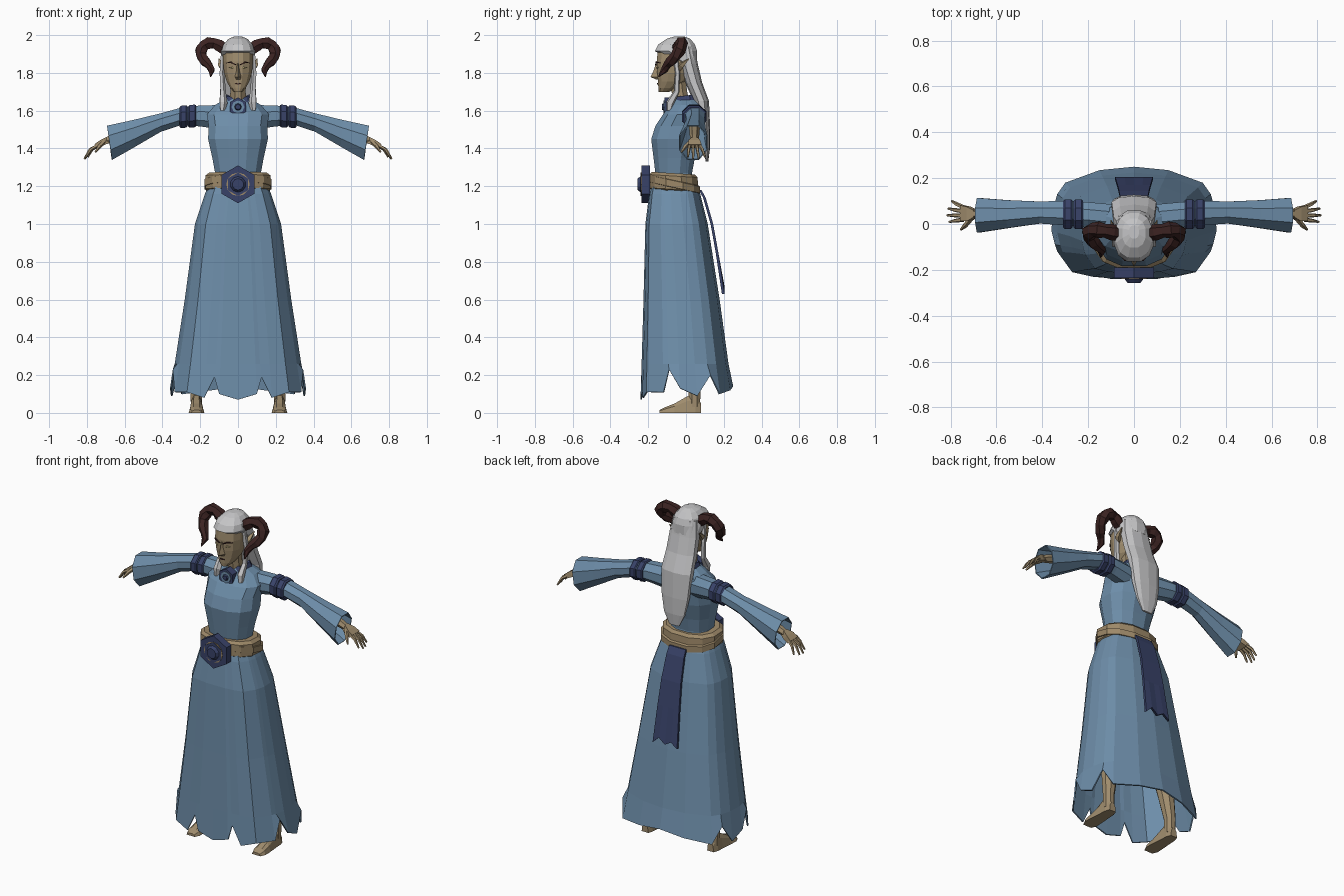
import bpy, bmesh, math
from mathutils import Vector as V


def material(name, r, g, b):
    m = bpy.data.materials.new(name)
    m.diffuse_color = (r, g, b, 1)
    return m


DRESS = material("dress blue", .155, .27, .40)
NAVY = material("navy trim", .04, .055, .14)
SKIN = material("tan skin", .35, .265, .155)
BELT = material("tan leather", .34, .25, .14)
HAIR = material("silver hair", .56, .56, .57)
HORN = material("dark horn", .045, .017, .016)
EYE = material("pale eye", .6, .5, .25)


def loft(name, rings, mat, caps=True, mirror=False, thick=0):
    """Skin a list of equal-length rings; optionally add the x-mirrored twin."""
    bm = bmesh.new()
    for s in ((1, -1) if mirror else (1,)):
        vs = [[bm.verts.new((p[0] * s, p[1], p[2])) for p in r] for r in rings]
        n = len(vs[0])
        for a, b in zip(vs, vs[1:]):
            for i in range(n):
                j = (i + 1) % n
                bm.faces.new((a[i], a[j], b[j], b[i]))
        if caps:
            bm.faces.new(vs[0])
            bm.faces.new(vs[-1])
    bmesh.ops.recalc_face_normals(bm, faces=bm.faces[:])
    me = bpy.data.meshes.new(name)
    bm.to_mesh(me)
    bm.free()
    me.materials.append(mat)
    ob = bpy.data.objects.new(name, me)
    bpy.context.collection.objects.link(ob)
    if thick:
        mod = ob.modifiers.new("thickness", 'SOLIDIFY')
        mod.thickness = thick
        mod.offset = -1
    return ob


def oval(z, hw, y0, y1, n=12, p=.85, tilt=0):
    """Horizontal rounded section between y0 and y1, half width hw."""
    out = []
    for i in range(n):
        a = 2 * math.pi * (i + .5) / n
        c, s = math.cos(a), math.sin(a)
        x = math.copysign(abs(c) ** p, c) * hw
        y = (y0 + y1) / 2 + math.copysign(abs(s) ** p, s) * (y1 - y0) / 2
        out.append((x, y, z + tilt * y))
    return out


def body(name, rows, mat, n=12, tilt=0, **k):
    return loft(name, [oval(*r, n=n, tilt=tilt) for r in rows], mat, **k)


def tube(name, pts, radii, mat, n=6, mirror=True):
    """Tapered tube along a path."""
    pts = [V(p) for p in pts]
    rings = []
    for i, p in enumerate(pts):
        t = (pts[min(i + 1, len(pts) - 1)] - pts[max(i - 1, 0)]).normalized()
        side = t.cross(V((0, 1, 0)) if abs(t.y) < .8 else V((1, 0, 0))).normalized()
        up = t.cross(side)
        rings.append([p + (side * math.cos(a) + up * math.sin(a)) * radii[i]
                      for a in [2 * math.pi * (k + .5) / n for k in range(n)]])
    return loft(name, rings, mat, mirror=mirror)


def disc(name, z, y0, y1, r, n, mat, rot=0, r_front=None):
    """Prism facing the front, from back y1 to front y0."""
    def ring(y, q):
        return [(q * math.sin(2 * math.pi * i / n + rot), y,
                 z + q * math.cos(2 * math.pi * i / n + rot)) for i in range(n)]
    return loft(name, [ring(y1, r), ring(y0, r_front or r)], mat)


# Skirt with a jagged hem
hem = [(0, -.24, .07), (.10, -.24, .10), (.125, -.235, .19), (.18, -.23, .08),
       (.27, -.21, .11), (.335, -.12, .11), (.345, -.09, .23), (.36, -.03, .13),
       (.355, .06, .09), (.335, .13, .20), (.30, .18, .10), (.15, .235, .12), (0, .25, .14)]
hem += [(-x, y, z) for x, y, z in hem[-2:0:-1]]
rings = [[(x / .36 * hw, y0 + (y + .24) / .49 * (y1 - y0), z) for x, y, _ in hem]
         for z, hw, y0, y1 in [(1.22, .15, -.18, .05), (1.16, .175, -.195, .075),
                               (1.0, .228, -.215, .115), (.6, .282, -.225, .178),
                               (.26, .335, -.235, .225)]]
loft("skirt", rings + [hem], DRESS, caps=False, thick=.008)

# Bodice
body("bodice", [(1.2, .135, -.17, .045), (1.27, .125, -.165, .035), (1.35, .14, -.175, .05),
                (1.45, .163, -.188, .08), (1.52, .16, -.165, .09), (1.58, .17, -.125, .10),
                (1.63, .125, -.085, .095), (1.665, .065, -.065, .06)], DRESS)

# Sleeves flaring to slanted open cuffs
sleeve = []
for x, y, z, ry, rz, lean in [(.09, .03, 1.565, .06, .07, 0), (.2, .04, 1.572, .06, .06, 0),
                              (.3, .048, 1.57, .058, .05, 0), (.41, .05, 1.537, .052, .052, .05),
                              (.55, .043, 1.48, .066, .076, .1), (.68, .038, 1.43, .082, .098, .15)]:
    sleeve.append([(x + lean * rz * math.sin(a), y + ry * math.cos(a), z + rz * math.sin(a))
                   for a in [2 * math.pi * (k + .5) / 8 for k in range(8)]])
loft("sleeves", sleeve, DRESS, caps=False, mirror=True, thick=.006)

# Arm bands
for i, (x, z, r) in enumerate([(.222, 1.573, .065), (.268, 1.57, .064)]):
    rr = [[(x + dx, .043 + q * 1.08 * math.cos(a), z - .1 * dx + q * math.sin(a))
           for a in [2 * math.pi * (k + .5) / 8 for k in range(8)]]
          for dx, q in [(0, r - .006), (.006, r), (.034, r), (.042, r - .008)]]
    loft("arm_band_%d" % (i + 1), rr, NAVY, mirror=True)

# Forearms and hands
tube("forearms", [(.45, .045, 1.525), (.66, .045, 1.455), (.70, .045, 1.44)], [.03, .024, .02], SKIN)
loft("palms", [[(x + .01 * s, y0, z + t * s) for s in (1, -1)] + [(x + .01 * s, y1, z + t * s) for s in (-1, 1)]
               for x, z, y0, y1, t in [(.69, 1.445, .03, .06, .014), (.72, 1.43, .012, .075, .014),
                                       (.75, 1.412, .012, .082, .01)]], SKIN, mirror=True)
for i, (yb, yt, xt, zt) in enumerate([(.019, .01, .805, 1.355), (.037, .038, .815, 1.345),
                                      (.055, .067, .81, 1.345), (.073, .1, .795, 1.355)]):
    tube("finger_%d" % (i + 1), [(.745, yb, 1.415), ((.752 + xt) / 2, (yb + yt) / 2, 1.395), (xt, yt, zt)],
         [.010, .009, .005], SKIN, 5)
tube("thumbs", [(.71, .025, 1.435), (.735, -.005, 1.41), (.755, -.025, 1.38)], [.012, .011, .005], SKIN, 5)

# Legs and feet
tube("legs", [(.09, -.02, 1.05), (.16, -.01, .55), (.20, .03, .3), (.22, .045, .12), (.22, .045, .03)],
     [.08, .06, .05, .034, .032], SKIN, 8)
loft("feet", [[(.22 - w, y, 0), (.22 + w, y, 0), (.22 + w * .8, y, h * .7), (.22 + w * .4, y, h),
               (.22 - w * .4, y, h), (.22 - w * .8, y, h * .7)]
              for y, w, h in [(.08, .022, .05), (.05, .032, .1), (.01, .034, .09), (-.06, .04, .05),
                              (-.11, .042, .03), (-.14, .028, .015)]], SKIN, mirror=True)

# Belts and hexagonal buckle
body("belt", [(1.17, .165, -.19, .06), (1.18, .178, -.2, .07), (1.25, .178, -.2, .065),
              (1.265, .158, -.185, .05)], BELT, tilt=-.06)
body("lower_strap", [(1.175, .17, -.195, .066), (1.18, .184, -.2, .078), (1.215, .184, -.2, .078),
                     (1.22, .17, -.195, .066)], BELT, tilt=-.22)
disc("buckle_plate", 1.21, -.235, -.19, .1, 6, NAVY)
disc("buckle_inlay", 1.21, -.238, -.23, .062, 12, BELT)
disc("buckle_star", 1.21, -.241, -.23, .062, 6, NAVY)
disc("buckle_boss", 1.21, -.257, -.23, .05, 10, NAVY, r_front=.03)

# Sash hanging at the back with a jagged end
sash = []
for z, y, w, jag in [(1.18, .068, .055, 0), (1.14, .09, .058, 0), (1.0, .13, .065, 0),
                     (.85, .157, .072, 0), (.66, .19, .082, .03)]:
    cols = [(-1, -1), (-.5, 0), (0, -.8), (.5, .3), (1, -1)]
    sash.append([(w * u, y, z + jag * j) for u, j in cols] +
                [(w * u, y + .014, z + jag * j) for u, j in cols[::-1]])
loft("back_sash", sash, NAVY)

# Neck, collar and pendant
tube("neck", [(0, -.02, 1.6), (0, -.035, 1.70), (0, -.045, 1.78)], [.048, .044, .046], SKIN, 8, False)
body("collar", [(1.615, .095, -.095, .08), (1.64, .088, -.085, .075), (1.68, .07, -.062, .055),
                (1.665, .05, -.05, .04)], NAVY, n=10, tilt=.12)
disc("pendant_rim", 1.62, -.115, -.07, .05, 6, NAVY)
disc("pendant_ring", 1.62, -.119, -.11, .034, 8, DRESS)
disc("pendant_gem", 1.62, -.128, -.11, .024, 8, NAVY, r_front=.014)

# Head, nose, ears and face details
body("head", [(1.698, .022, -.145, -.09), (1.72, .042, -.148, -.05), (1.755, .062, -.15, 0),
              (1.80, .076, -.155, .03), (1.86, .082, -.158, .045), (1.92, .08, -.152, .04),
              (1.96, .06, -.12, .02)], SKIN, n=12)
loft("nose", [[(-w, -.145, z), (w, -.145, z), (0, y, z)] for z, w, y in
              [(1.765, .014, -.158), (1.778, .02, -.188), (1.81, .012, -.172), (1.85, .01, -.16)]], SKIN)
tube("ears", [(.072, -.045, 1.815), (.092, -.025, 1.84), (.10, .015, 1.875)], [.016, .016, .003], SKIN, 4)
tube("eyebrows", [(.012, -.16, 1.843), (.04, -.158, 1.857), (.062, -.135, 1.852)], [.004, .005, .002], HORN, 4)
tube("eyes", [(.02, -.154, 1.826), (.034, -.155, 1.828), (.05, -.146, 1.828)], [.002, .006, .002], EYE, 4)
tube("mouth", [(0, -.151, 1.742), (.012, -.149, 1.743), (.022, -.141, 1.741)], [.004, .0035, .001], HORN, 4)

# Hair cap, long back hair and front strands
body("hair_cap", [(1.86, .088, -.06, .06), (1.915, .09, -.168, .062), (1.95, .08, -.15, .05),
                  (1.98, .052, -.105, .025), (1.992, .022, -.065, -.005)], HAIR)
body("back_hair", [(1.94, .08, -.06, .045), (1.85, .092, -.04, .062), (1.75, .096, -.005, .085),
                   (1.65, .102, .04, .122), (1.5, .09, .07, .128), (1.4, .07, .09, .127),
                   (1.33, .035, .105, .118)], HAIR, n=10)
tube("front_strands", [(.078, -.06, 1.92), (.086, -.045, 1.80), (.08, -.05, 1.70), (.078, -.085, 1.64),
                       (.082, -.09, 1.60)], [.014, .014, .016, .022, .014], HAIR, 5)

# Curled ridged horns
tube("horns", [(.07, -.04, 1.925), (.10, -.035, 1.945), (.125, -.03, 1.957), (.155, -.025, 1.958),
               (.18, -.025, 1.945), (.195, -.035, 1.92), (.195, -.055, 1.89), (.175, -.08, 1.862),
               (.155, -.10, 1.842), (.14, -.115, 1.815), (.145, -.145, 1.78)],
     [.034, .036, .030, .036, .031, .035, .028, .030, .022, .019, .003], HORN, 6)
